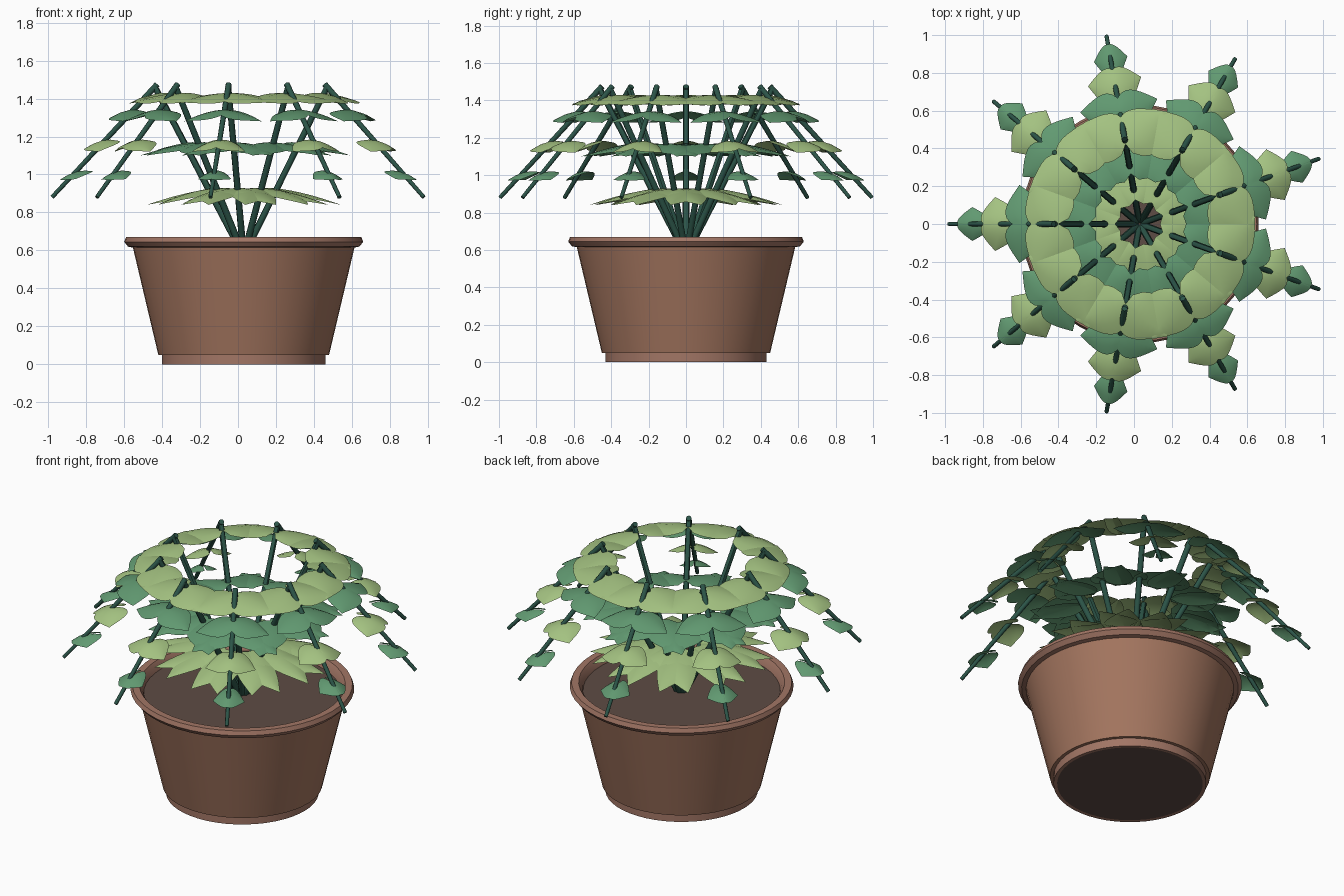
import bpy, bmesh, math
from mathutils import Vector, Matrix

cube = bpy.data.objects.get("Cube")
if cube:
    bpy.data.objects.remove(cube)

CENTRE = Vector((0.03, 0, 0))
STEMS = 9


def material(name, rgb):
    m = bpy.data.materials.new(name)
    m.use_nodes = True
    m.diffuse_color = (*rgb, 1)
    bsdf = next(n for n in m.node_tree.nodes if n.type == 'BSDF_PRINCIPLED')
    bsdf.inputs["Base Color"].default_value = (*rgb, 1)
    return m


light_leaf = material("light leaf green", (0.37, 0.54, 0.22))
dark_leaf = material("dark leaf green", (0.12, 0.32, 0.165))
stem_green = material("stem green", (0.025, 0.09, 0.065))
clay = material("terracotta", (0.37, 0.18, 0.115))
rim_clay = material("rim terracotta", (0.36, 0.18, 0.13))
earth = material("soil brown", (0.11, 0.072, 0.058))


def make_object(name, bm, mat, angle=0.0):
    bmesh.ops.recalc_face_normals(bm, faces=bm.faces)
    mesh = bpy.data.meshes.new(name)
    bm.to_mesh(mesh)
    bm.free()
    mesh.materials.append(mat)
    return place(name, mesh, angle)


def place(name, mesh, angle):
    ob = bpy.data.objects.new(name, mesh)
    ob.location = CENTRE
    ob.rotation_euler.z = angle
    bpy.context.collection.objects.link(ob)
    return ob


def smooth(ob, degrees=35):
    bpy.ops.object.select_all(action='DESELECT')
    ob.select_set(True)
    bpy.context.view_layer.objects.active = ob
    bpy.ops.object.shade_smooth_by_angle(angle=math.radians(degrees))


def lathe(name, profile, mat, sides=48):
    """Revolve (radius, height) points about the pot axis."""
    bm = bmesh.new()
    verts = [bm.verts.new((r, 0, z)) for r, z in profile]
    edges = [bm.edges.new(p) for p in zip(verts, verts[1:])]
    bmesh.ops.spin(bm, geom=verts + edges, cent=(0, 0, 0), axis=(0, 0, 1),
                   angle=math.tau, steps=sides, use_duplicate=False)
    bmesh.ops.remove_doubles(bm, verts=bm.verts, dist=0.0005)
    ob = make_object(name, bm, mat)
    smooth(ob)
    return ob


# Pot, rim, foot and soil
lathe("pot_body", [(0.42, 0.05), (0.45, 0.05), (0.585, 0.62), (0.56, 0.62)], clay)
lathe("pot_foot", [(0.41, 0.001), (0.43, 0.0), (0.43, 0.05)], rim_clay)
lathe("pot_rim", [(0.585, 0.615), (0.61, 0.62), (0.63, 0.645), (0.62, 0.67),
                  (0.58, 0.67), (0.56, 0.64), (0.55, 0.60)], rim_clay)
lathe("pot_underside", [(0, 0.002), (0.43, 0.002)], earth)
lathe("soil", [(0, 0.62), (0.56, 0.62)], earth)


def tube(bm, start, end, r1, r2):
    """Tapered rod between two points."""
    a, b = Vector(start), Vector(end)
    turn = (b - a).to_track_quat('Z', 'Y').to_matrix().to_4x4()
    bmesh.ops.create_cone(bm, cap_ends=True, segments=8, radius1=r1, radius2=r2,
                          depth=(b - a).length,
                          matrix=Matrix.Translation((a + b) / 2) @ turn)


def stem_mesh():
    """Rising stalk that bends over at the top and droops."""
    bm = bmesh.new()
    apex = (0.47, 0, 1.465)
    tube(bm, (0.015, 0, 0.6), apex, 0.018, 0.016)
    tube(bm, (0.455, 0, 1.475), (1.01, 0, 0.88), 0.016, 0.011)
    return bm


def leaf(bm, base, splay, length, width, drop, tilt, shoulder, side):
    """Arched pointed leaf growing sideways from the stem."""
    r, z = base
    a = math.radians(splay)
    along = Vector((math.cos(a), side * math.sin(a), 0))
    across = Vector((math.sin(a), -side * math.cos(a), -tilt))
    rows, cols = 9, (-1, -0.55, 0, 0.55, 1)
    grid = []
    for i in range(rows + 1):
        t = i / rows
        half = width / 2 * math.sin(math.pi * (shoulder + (1 - shoulder) * t) ** 0.75)
        mid = Vector((r, 0, z)) + along * length * t
        mid.z -= drop * t ** 1.6
        row = []
        for c in cols:
            p = mid + across * half * c
            p.z -= 0.22 * half * c * c
            row.append(bm.verts.new(p))
        grid.append(row)
    for lower, upper in zip(grid, grid[1:]):
        for k in range(len(cols) - 1):
            bm.faces.new((lower[k], lower[k + 1], upper[k + 1], upper[k]))


# name: base (radius, height), splay, length, width, drop, tilt, shoulder, colour
TIERS = {
    "low_leaves": ((0.13, 0.93), 38, 0.41, 0.21, 0.09, 0.05, 0.08, light_leaf),
    "middle_leaves": ((0.27, 1.17), 45, 0.34, 0.24, 0.07, 0.05, 0.08, dark_leaf),
    "crown_leaves": ((0.43, 1.43), 62, 0.28, 0.27, 0.05, 0.1, 0.08, light_leaf),
    "upper_drooping_leaves": ((0.60, 1.34), 80, 0.21, 0.20, 0.06, 0.15, 0.12, dark_leaf),
    "lower_drooping_leaves": ((0.74, 1.18), 80, 0.145, 0.19, 0.06, 0.2, 0.18, light_leaf),
    "tip_leaves": ((0.88, 1.015), 86, 0.09, 0.17, 0.04, 0.25, 0.3, dark_leaf),
}

# One branch of stem and leaf pairs, repeated around the pot
parts = [("stem", make_object("stem_1", stem_mesh(), stem_green, math.pi))]
for name, (*shape, colour) in TIERS.items():
    bm = bmesh.new()
    for side in (1, -1):
        leaf(bm, *shape, side)
    bmesh.ops.remove_doubles(bm, verts=bm.verts, dist=0.0005)
    bmesh.ops.recalc_face_normals(bm, faces=bm.faces)
    # leaf tops face the sky
    bmesh.ops.reverse_faces(bm, faces=[f for f in bm.faces if f.normal.z < 0])
    mesh = bpy.data.meshes.new(name)
    bm.to_mesh(mesh)
    bm.free()
    mesh.materials.append(colour)
    parts.append((name, place(name + "_1", mesh, math.pi)))

for name, ob in parts:
    smooth(ob, 45)
    for k in range(1, STEMS):
        place(f"{name}_{k + 1}", ob.data, math.pi + k * math.tau / STEMS)
